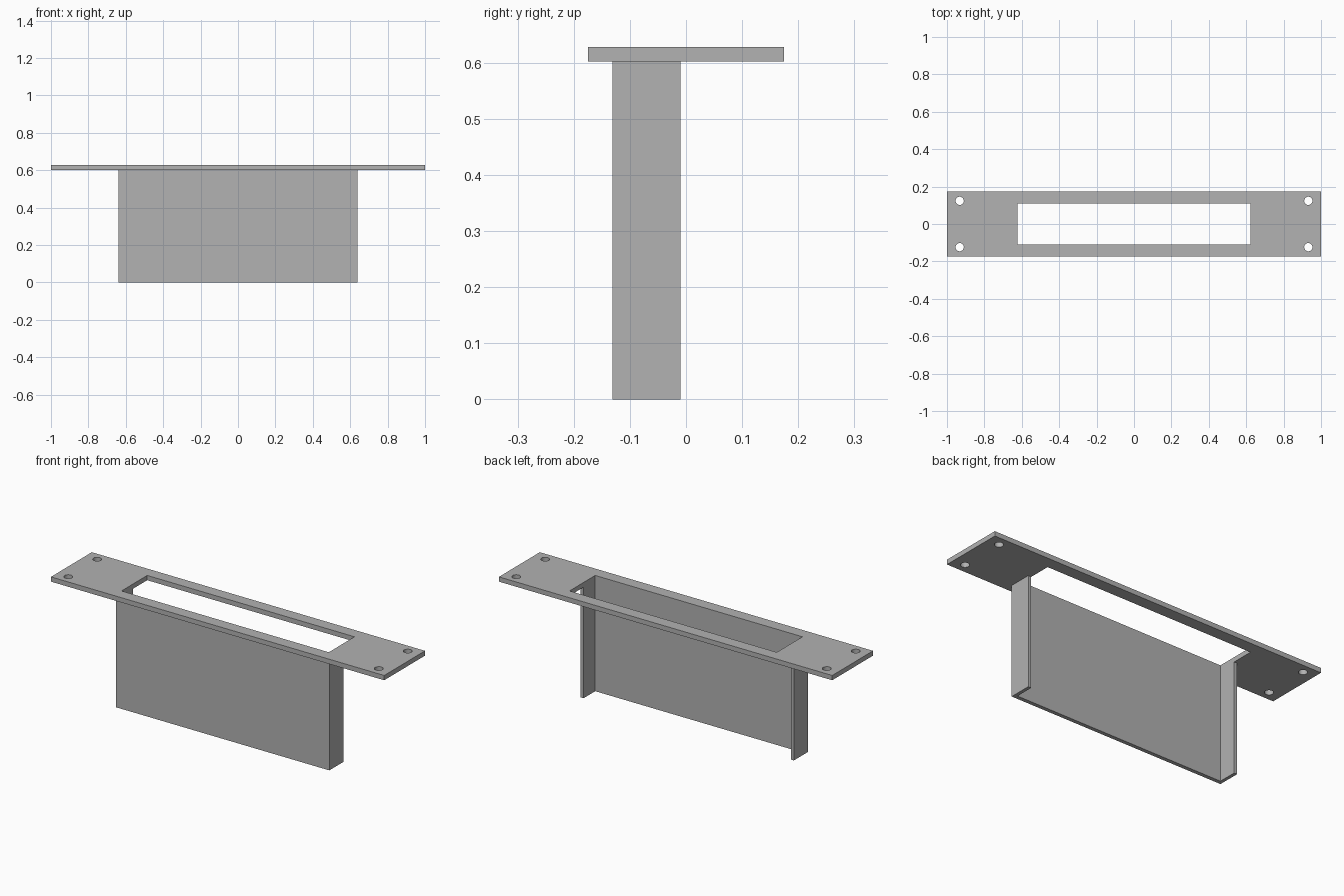
import bpy, bmesh, math

cube = bpy.data.objects.get("Cube")
if cube:
    bpy.data.objects.remove(cube, do_unlink=True)

# Overall sizes
HALF_L, HALF_W = 1.0, 0.175        # flange plate
SLOT_X, SLOT_Y = 0.622, 0.11       # opening, flush with the walls
WALL_X, WALL_Y = 0.64, 0.131       # outer faces of the channel
WALL_BACK = -0.01                  # open rear edge of the side walls
Z_PLATE, Z_TOP = 0.602, 0.628
HOLE_X, HOLE_Y, HOLE_R = 0.932, 0.124, 0.022

grey = bpy.data.materials.new("plain grey")
grey.use_nodes = True
colour = (0.445, 0.445, 0.445, 1)
grey.diffuse_color = colour
grey.node_tree.nodes["Principled BSDF"].inputs["Base Color"].default_value = colour


def rectangle(hx, hy):
    return [(-hx, -hy), (hx, -hy), (hx, hy), (-hx, hy)]


def circle(cx, cy, r, sides=32):
    angles = [2 * math.pi * i / sides for i in range(sides)]
    return [(cx + r * math.cos(a), cy + r * math.sin(a)) for a in angles]


def extrude_outlines(name, outlines, z0, z1):
    """Fill closed outlines (inner ones become holes) and extrude them upright."""
    curve = bpy.data.curves.new(name + "_outline", "CURVE")
    curve.dimensions = "2D"
    curve.fill_mode = "BOTH"
    curve.extrude = (z1 - z0) / 2
    for points in outlines:
        spline = curve.splines.new("POLY")
        spline.points.add(len(points) - 1)
        for p, (x, y) in zip(spline.points, points):
            p.co = (x, y, 0, 1)
        spline.use_cyclic_u = True
    temp = bpy.data.objects.new(name + "_outline", curve)
    bpy.context.collection.objects.link(temp)
    bpy.context.view_layer.update()
    graph = bpy.context.evaluated_depsgraph_get()
    mesh = bpy.data.meshes.new_from_object(temp.evaluated_get(graph))
    bpy.data.objects.remove(temp, do_unlink=True)
    bpy.data.curves.remove(curve)

    # Weld caps to sides and settle the whole part at its height
    bm = bmesh.new()
    bm.from_mesh(mesh)
    bmesh.ops.remove_doubles(bm, verts=bm.verts, dist=0.0001)
    bmesh.ops.translate(bm, verts=bm.verts, vec=(0, 0, (z0 + z1) / 2))
    bmesh.ops.recalc_face_normals(bm, faces=bm.faces)
    bm.to_mesh(mesh)
    bm.free()
    mesh.name = name
    mesh.materials.clear()
    mesh.materials.append(grey)
    obj = bpy.data.objects.new(name, mesh)
    bpy.context.collection.objects.link(obj)
    bpy.ops.object.select_all(action="DESELECT")
    obj.select_set(True)
    bpy.context.view_layer.objects.active = obj
    bpy.ops.object.shade_smooth_by_angle(angle=math.radians(30))
    return obj


# Flange plate with the long slot and four screw holes
holes = [circle(sx * HOLE_X, sy * HOLE_Y, HOLE_R) for sx in (-1, 1) for sy in (-1, 1)]
extrude_outlines("flange_plate",
                 [rectangle(HALF_L, HALF_W), rectangle(SLOT_X, SLOT_Y)] + holes,
                 Z_PLATE, Z_TOP)

# U-shaped channel: front wall and two side walls, open at the back and below
half = [(WALL_X, -WALL_Y), (WALL_X, WALL_BACK), (SLOT_X, WALL_BACK), (SLOT_X, -SLOT_Y)]
channel = half + [(-x, y) for x, y in reversed(half)]
extrude_outlines("channel_walls", [channel], 0, Z_PLATE)
